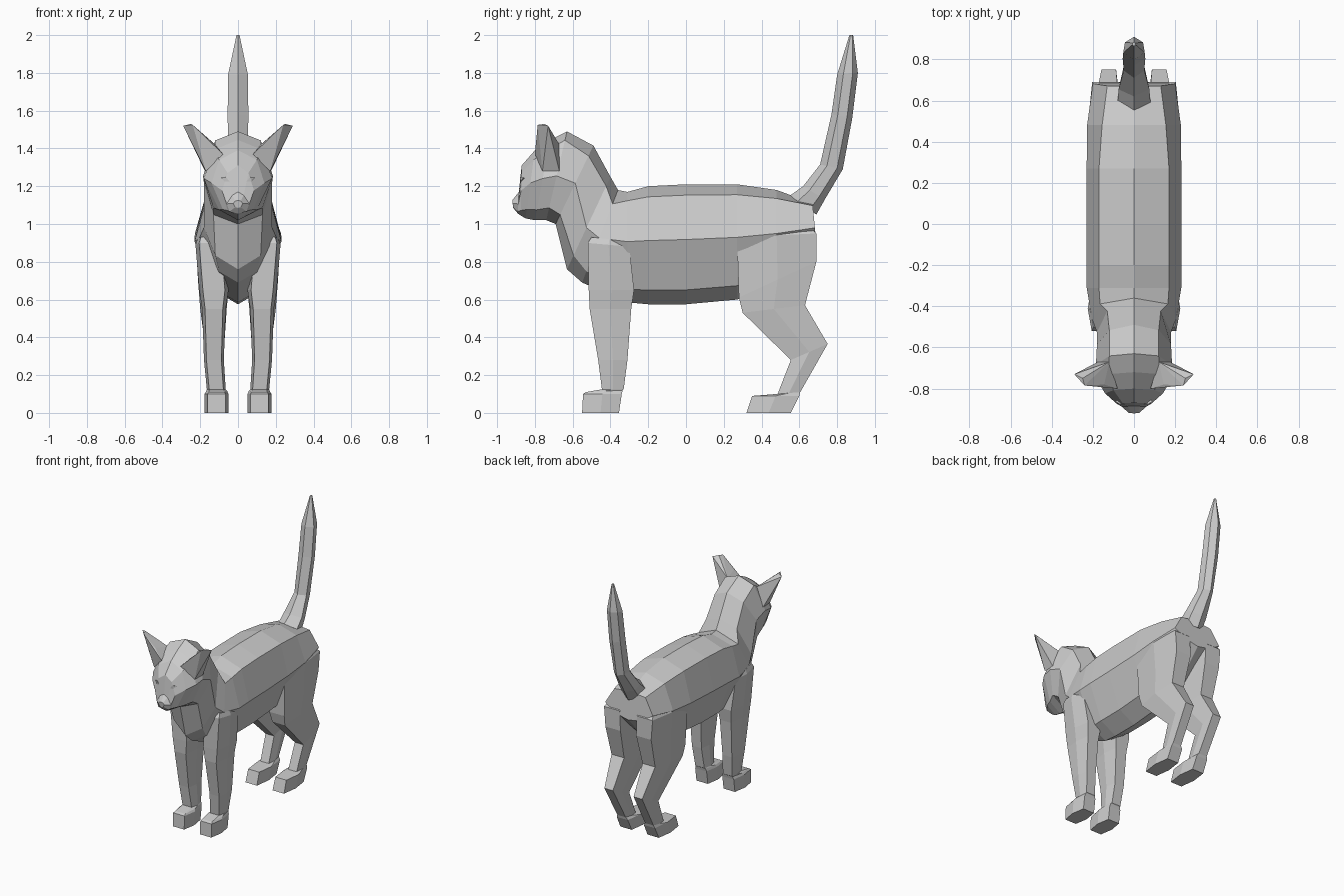
import bpy, bmesh
from mathutils import Vector


def finish(name, bm):
    bmesh.ops.recalc_face_normals(bm, faces=bm.faces)
    me = bpy.data.meshes.new(name)
    bm.to_mesh(me)
    bm.free()
    ob = bpy.data.objects.new(name, me)
    bpy.context.collection.objects.link(ob)
    return ob


def loft(name, rings):
    bm = bmesh.new()
    vs = [[bm.verts.new(p) for p in r] for r in rings]
    n = len(rings[0])
    for a, b in zip(vs, vs[1:]):
        for i in range(n):
            j = (i + 1) % n
            bm.faces.new((a[i], a[j], b[j], b[i]))
    bm.faces.new(vs[0])
    bm.faces.new(vs[-1])
    return finish(name, bm)


def ring(top, bottom, sides):
    """Symmetric section between two centre-line points (y, z); sides = (half width, fraction)."""
    t, b = Vector((0, *top)), Vector((0, *bottom))
    right = [t.lerp(b, f) + Vector((x, 0, 0)) for x, f in sides]
    left = [Vector((-p.x, p.y, p.z)) for p in reversed(right)]
    return [t] + right + [b] + left


def leg_ring(s, outer, inner, yf, zf, yb, zb, k=0.75):
    """Six-sided leg section from front edge to back edge."""
    cx, w = (outer + inner) / 2, (outer - inner) / 2
    pts = []
    for d, f in ((-k, 0), (k, 0), (1, .5), (k, 1), (-k, 1), (-1, .5)):
        pts.append((s * (cx + d * w), yf + (yb - yf) * f, zf + (zb - zf) * f))
    return pts


def mirrored_hull(name, pts, s):
    bm = bmesh.new()
    for x, y, z in pts:
        bm.verts.new((s * x, y, z))
    bmesh.ops.convex_hull(bm, input=bm.verts)
    return finish(name, bm)


# Torso, neck and head: one loft from rump to nose
torso = ((.17, .09), (.23, .46), (.13, .88))
body = [
    ring((.67, 1.11), (.69, .90), ((.13, .06), (.20, .62), (.10, .9))),
    ring((.48, 1.18), (.48, .68), ((.155, .09), (.228, .46), (.13, .88))),
    ring((.27, 1.21), (.27, .60), torso),
    ring((0, 1.21), (0, .575), torso),
    ring((-.20, 1.20), (-.20, .575), torso),
    ring((-.31, 1.17), (-.31, .585), ((.17, .08), (.23, .45), (.12, .88))),
    ring((-.36, 1.18), (-.55, .69), ((.165, .15), (.205, .52), (.10, .88))),
    ring((-.40, 1.25), (-.63, .76), ((.13, .10), (.18, .55), (.12, .85))),
    ring((-.49, 1.415), (-.69, 1.0), ((.12, .13), (.18, .48), (.13, .88))),
    ring((-.63, 1.49), (-.74, 1.02), ((.12, .10), (.185, .50), (.13, .86))),
    ring((-.72, 1.445), (-.80, 1.02), ((.125, .12), (.18, .48), (.10, .87))),
    ring((-.80, 1.39), (-.85, 1.03), ((.10, .14), (.14, .48), (.08, .87))),
    ring((-.87, 1.31), (-.875, 1.045), ((.055, .15), (.085, .5), (.055, .9))),
    ring((-.885, 1.17), (-.89, 1.055), ((.03, .15), (.06, .55), (.045, .9))),
    ring((-.92, 1.125), (-.915, 1.085), ((.015, .1), (.025, .4), (.015, .9))),
]
loft("body_and_head", body)

# Tail: upright, six-sided, tapering
tail = [((.55, 1.15), (.69, 1.05), .08), ((.62, 1.20), (.735, 1.13), .075),
        ((.71, 1.315), (.83, 1.29), .05), ((.77, 1.58), (.88, 1.56), .055),
        ((.80, 1.79), (.91, 1.80), .052), ((.865, 2.0), (.885, 2.0), .008)]
loft("tail", [ring(a, b, ((w, .3), (w * .85, .75))) for a, b, w in tail])

# Leg sections: outer x, inner x, front y z, back y z (paw included)
front_leg = [(.215, .07, -.50, .93, -.31, .91), (.225, .07, -.52, .90, -.30, .88),
             (.205, .05, -.515, .65, -.275, .65), (.19, .065, -.51, .55, -.29, .55),
             (.18, .075, -.465, .28, -.31, .28), (.165, .065, -.445, .125, -.33, .125),
             (.168, .057, -.53, .11, -.335, .12), (.177, .05, -.545, .10, -.34, .10),
             (.177, .05, -.55, 0, -.355, 0)]
hind_leg = [(.21, .06, .30, .97, .67, .97), (.225, .05, .27, .93, .69, .95),
            (.212, .045, .28, .61, .69, .80), (.20, .06, .30, .53, .63, .57),
            (.17, .075, .555, .28, .75, .365), (.163, .07, .485, .10, .605, .11),
            (.175, .052, .35, .09, .60, .09), (.177, .05, .32, 0, .555, 0)]

# Pinched oval ear and its mirrored twin
ear = [(.08, -.80, 1.37), (.17, -.76, 1.28), (.175, -.67, 1.28), (.12, -.67, 1.42),
       (.145, -.78, 1.44), (.24, -.785, 1.525), (.29, -.73, 1.52), (.25, -.75, 1.53)]

# Small almond eye
eye = [(.045, -.878, 1.225), (.065, -.878, 1.25), (.09, -.862, 1.245),
       (.07, -.875, 1.225), (.068, -.84, 1.238)]

for s, side in ((1, "right"), (-1, "left")):
    loft("front_leg_" + side, [leg_ring(s, *r) for r in front_leg])
    loft("hind_leg_" + side, [leg_ring(s, *r) for r in hind_leg])
    mirrored_hull("ear_" + side, ear, s)
    mirrored_hull("eye_" + side, eye, s)
